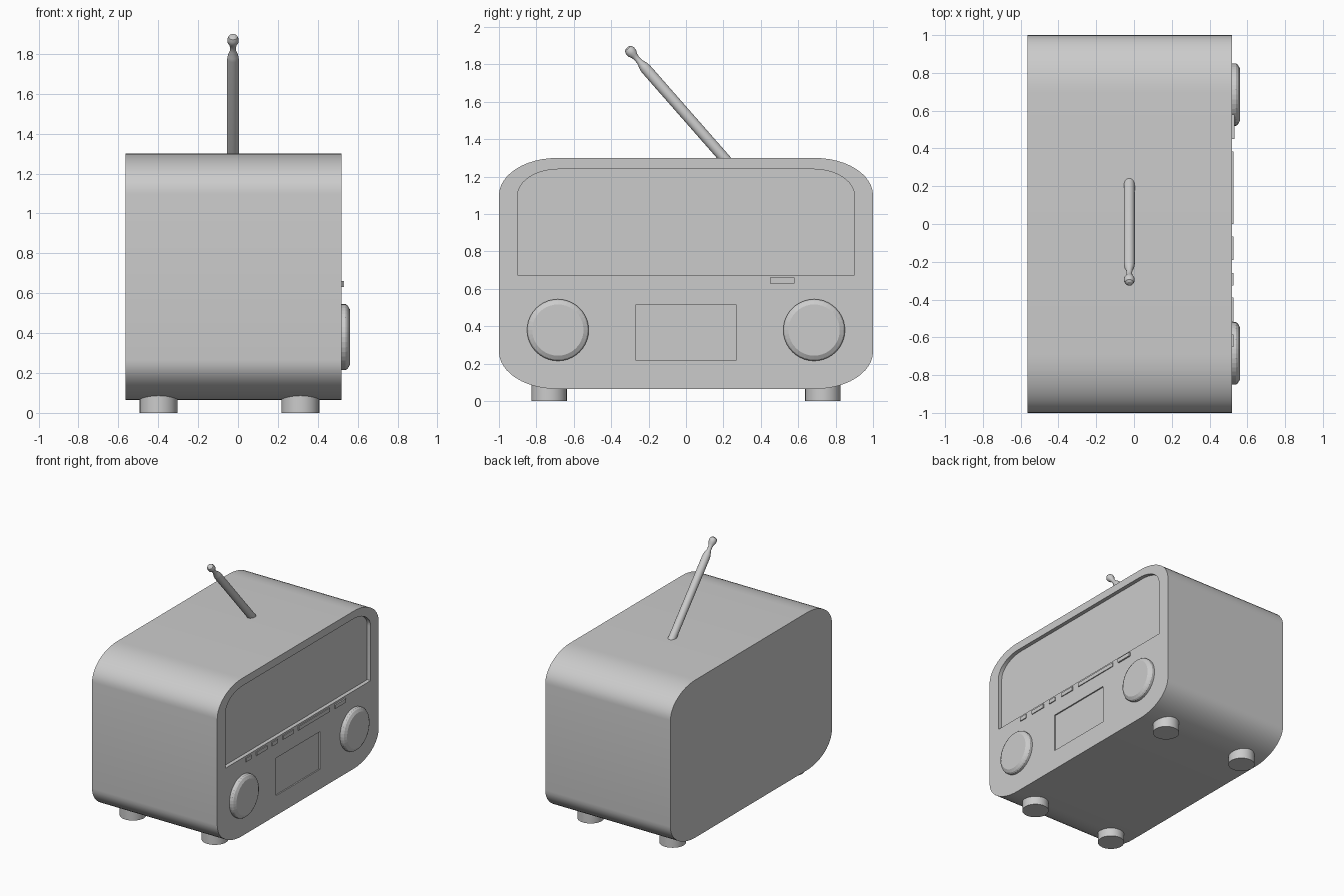
import bpy, bmesh, math
from mathutils import Vector

cube = bpy.data.objects.get("Cube")
if cube:
    bpy.data.objects.remove(cube, do_unlink=True)

grey = bpy.data.materials.new("light_grey_plastic")
grey.use_nodes = True
COLOUR = (0.6, 0.6, 0.6, 1)
grey.diffuse_color = COLOUR
grey.node_tree.nodes["Principled BSDF"].inputs["Base Color"].default_value = COLOUR

FACE = 0.52    # x of the control panel
BACK = -0.565


def finish(bm, name):
    bmesh.ops.recalc_face_normals(bm, faces=bm.faces)
    mesh = bpy.data.meshes.new(name)
    bm.to_mesh(mesh)
    bm.free()
    mesh.materials.append(grey)
    obj = bpy.data.objects.new(name, mesh)
    bpy.context.collection.objects.link(obj)
    return obj


def rounded_outline(y0, y1, z0, z1, top, bottom, steps=12):
    """Rectangle in the y-z plane with elliptical corners (ry, rz)."""
    pts = []
    corners = [(y1, z1, -1, -1, top), (y0, z1, 1, -1, top),
               (y0, z0, 1, 1, bottom), (y1, z0, -1, 1, bottom)]
    for i, (y, z, sy, sz, radius) in enumerate(corners):
        if not radius:
            pts.append((y, z))
            continue
        ry, rz = radius
        for k in range(steps + 1):
            a = math.pi / 2 * (i + k / steps)
            pts.append((y + sy * ry + ry * math.cos(a), z + sz * rz + rz * math.sin(a)))
    return pts


def prism(name, outline, x0, x1):
    bm = bmesh.new()
    face = bm.faces.new([bm.verts.new((x0, y, z)) for y, z in outline])
    new = bmesh.ops.extrude_face_region(bm, geom=[face])["geom"]
    verts = [g for g in new if isinstance(g, bmesh.types.BMVert)]
    bmesh.ops.translate(bm, verts=verts, vec=(x1 - x0, 0, 0))
    return finish(bm, name)


def lathe(name, profile, origin, axis, sides=32):
    """Closed solid of revolution from (radius, distance along axis) points."""
    bm = bmesh.new()
    turn = Vector((0, 0, 1)).rotation_difference(Vector(axis))
    rings = []
    for r, h in profile:
        ring = []
        for k in range(sides):
            a = math.tau * k / sides
            p = turn @ Vector((r * math.cos(a), r * math.sin(a), h))
            ring.append(bm.verts.new(p + Vector(origin)))
        rings.append(ring)
    for a, b in zip(rings, rings[1:]):
        for k in range(sides):
            j = (k + 1) % sides
            bm.faces.new((a[k], a[j], b[j], b[k]))
    bm.faces.new(rings[0])
    bm.faces.new(rings[-1])
    return finish(bm, name)


def smooth(obj):
    bpy.ops.object.select_all(action="DESELECT")
    obj.select_set(True)
    bpy.context.view_layer.objects.active = obj
    bpy.ops.object.shade_smooth_by_angle(angle=math.radians(30))


def recess(obj, outline, depth):
    cutter = prism("recess_cutter", outline, FACE - depth, FACE + 0.1)
    mod = obj.modifiers.new("recess", "BOOLEAN")
    mod.operation = "DIFFERENCE"
    mod.solver = "EXACT"
    mod.object = cutter
    bpy.context.view_layer.objects.active = obj
    bpy.ops.object.modifier_apply(modifier=mod.name)
    bpy.data.objects.remove(cutter, do_unlink=True)


# Cabinet with sunken speaker panel and display
body = prism("cabinet", rounded_outline(-1, 1, 0.065, 1.30, (0.31, 0.2), (0.31, 0.2)),
             BACK, FACE)
recess(body, rounded_outline(-0.9, 0.9, 0.675, 1.24, (0.22, 0.14), None), 0.03)
recess(body, rounded_outline(-0.27, 0.27, 0.22, 0.515, None, None), 0.01)

# Row of push buttons
buttons = [(-0.65, -0.585), (-0.52, -0.39), (-0.325, -0.26),
           (-0.19, -0.065), (0, 0.385), (0.45, 0.58)]
for i, (y0, y1) in enumerate(buttons):
    top = FACE + (0.012 if i == len(buttons) - 1 else 0.007)
    prism(f"button_{i + 1}", rounded_outline(y0, y1, 0.63, 0.66, None, None),
          FACE - 0.01, top)

# Tuning and volume knobs, and four feet
for side, y in (("right", -1), ("left", 1)):
    knob = [(0.165, -0.01), (0.165, 0.02), (0.158, 0.03), (0.137, 0.042)]
    lathe(f"knob_{side}", knob, (FACE, y * 0.685, 0.38), (1, 0, 0), 40)
    for end, x in (("back", -0.398), ("front", 0.313)):
        foot = lathe(f"foot_{end}_{side}", [(0.095, 0), (0.095, 0.13)],
                     (x, y * 0.732, 0), (0, 0, 1))
        smooth(foot)

# Tilted aerial with a narrow neck and a rounded tip
aerial = lathe("aerial", [(0.029, -0.06), (0.029, 0.64), (0.026, 0.66), (0.016, 0.69),
                          (0.015, 0.715), (0.019, 0.735), (0.027, 0.75), (0.028, 0.77),
                          (0.022, 0.785), (0.01, 0.792)],
               (-0.025, 0.208, 1.295), (0, -0.43, 0.49), 24)
smooth(aerial)
smooth(body)
